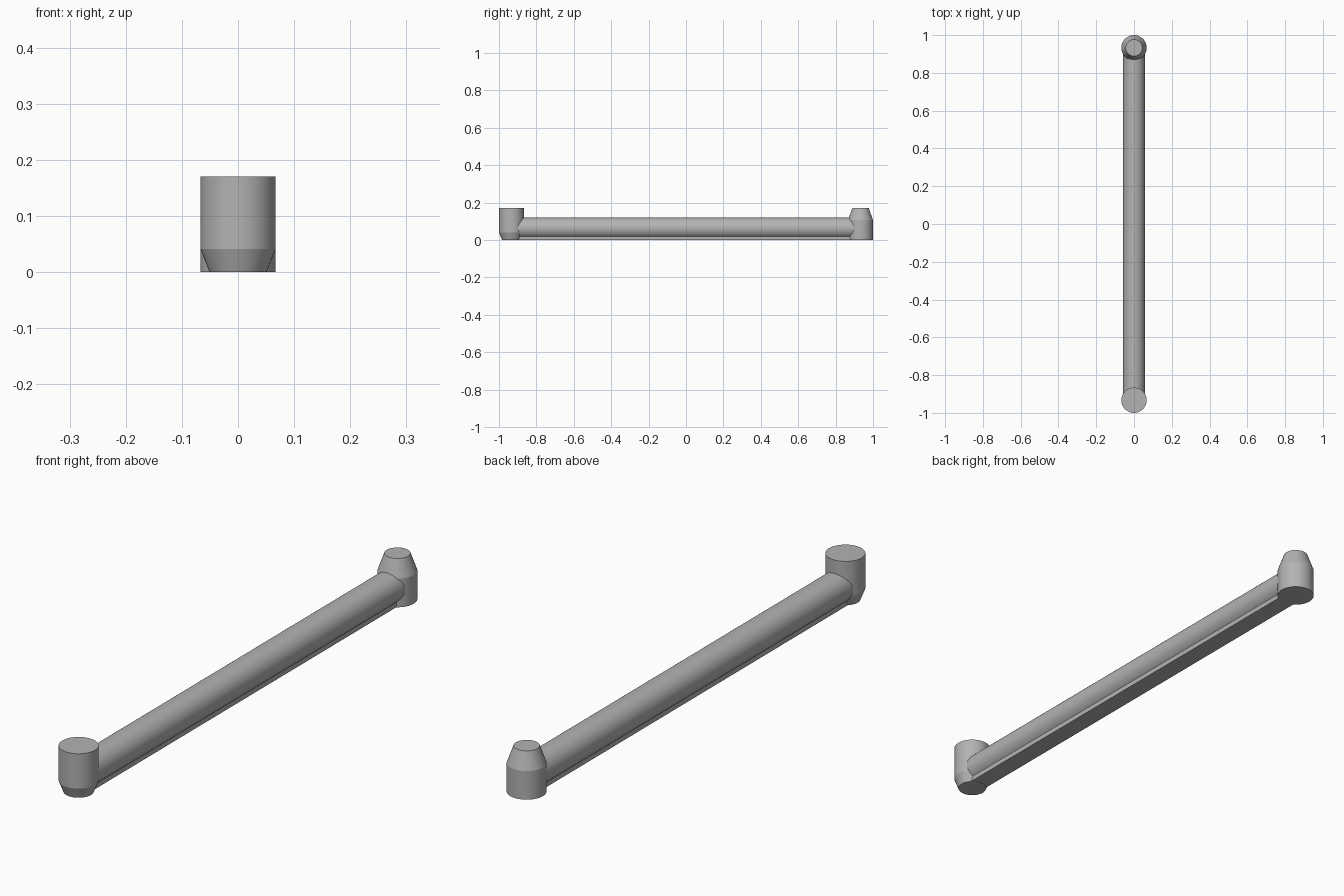
import bpy, bmesh, math

cube = bpy.data.objects.get("Cube")
if cube:
    bpy.data.objects.remove(cube, do_unlink=True)

grey = bpy.data.materials.new("plain_grey")
grey.use_nodes = True
colour = (0.45, 0.45, 0.45, 1)
grey.diffuse_color = colour
grey.node_tree.nodes["Principled BSDF"].inputs["Base Color"].default_value = colour

SIDES = 48
POST_R, POST_Y, POST_H = 0.067, 0.933, 0.17


def finish(name, bm, y=0.0):
    bmesh.ops.recalc_face_normals(bm, faces=bm.faces)
    mesh = bpy.data.meshes.new(name)
    bm.to_mesh(mesh)
    bm.free()
    mesh.materials.append(grey)
    obj = bpy.data.objects.new(name, mesh)
    bpy.context.collection.objects.link(obj)
    obj.location.y = y
    bpy.ops.object.select_all(action="DESELECT")
    obj.select_set(True)
    bpy.context.view_layer.objects.active = obj
    bpy.ops.object.shade_smooth_by_angle(angle=math.radians(12))
    return obj


def post(name, y, profile):
    """Closed round post from (radius, height) rings."""
    bm = bmesh.new()
    rings = []
    for r, z in profile:
        angles = [math.tau * i / SIDES for i in range(SIDES)]
        rings.append([bm.verts.new((r * math.cos(a), r * math.sin(a), z)) for a in angles])
    for low, high in zip(rings, rings[1:]):
        for i in range(SIDES):
            j = (i + 1) % SIDES
            bm.faces.new((low[i], low[j], high[j], high[i]))
    bm.faces.new(rings[0])
    bm.faces.new(rings[-1])
    finish(name, bm, y)


# Front post is tapered at its foot, rear post at its head
post("front_post", -POST_Y, [(0.051, 0), (POST_R, 0.041), (POST_R, POST_H)])
post("rear_post", POST_Y, [(POST_R, 0), (POST_R, 0.106), (0.044, POST_H)])

# Long bar: round tube standing on a narrow flat rib, drawn as one cross-section
TUBE_R, TUBE_Z, RIB = 0.057, 0.063, 0.036
start = -math.acos(RIB / TUBE_R)
sweep = math.pi - 2 * start
section = [(RIB, 0)]
for i in range(SIDES + 1):
    a = start + sweep * i / SIDES
    section.append((TUBE_R * math.cos(a), TUBE_Z + TUBE_R * math.sin(a)))
section.append((-RIB, 0))

bm = bmesh.new()
# the bar's foot sits just clear of the post bases
base = bm.faces.new([bm.verts.new((x, -0.92, max(z, 0.0005))) for x, z in section])
moved = bmesh.ops.extrude_face_region(bm, geom=[base])["geom"]
bmesh.ops.translate(bm, vec=(0, 1.84, 0), verts=[v for v in moved if isinstance(v, bmesh.types.BMVert)])
finish("long_bar", bm)
